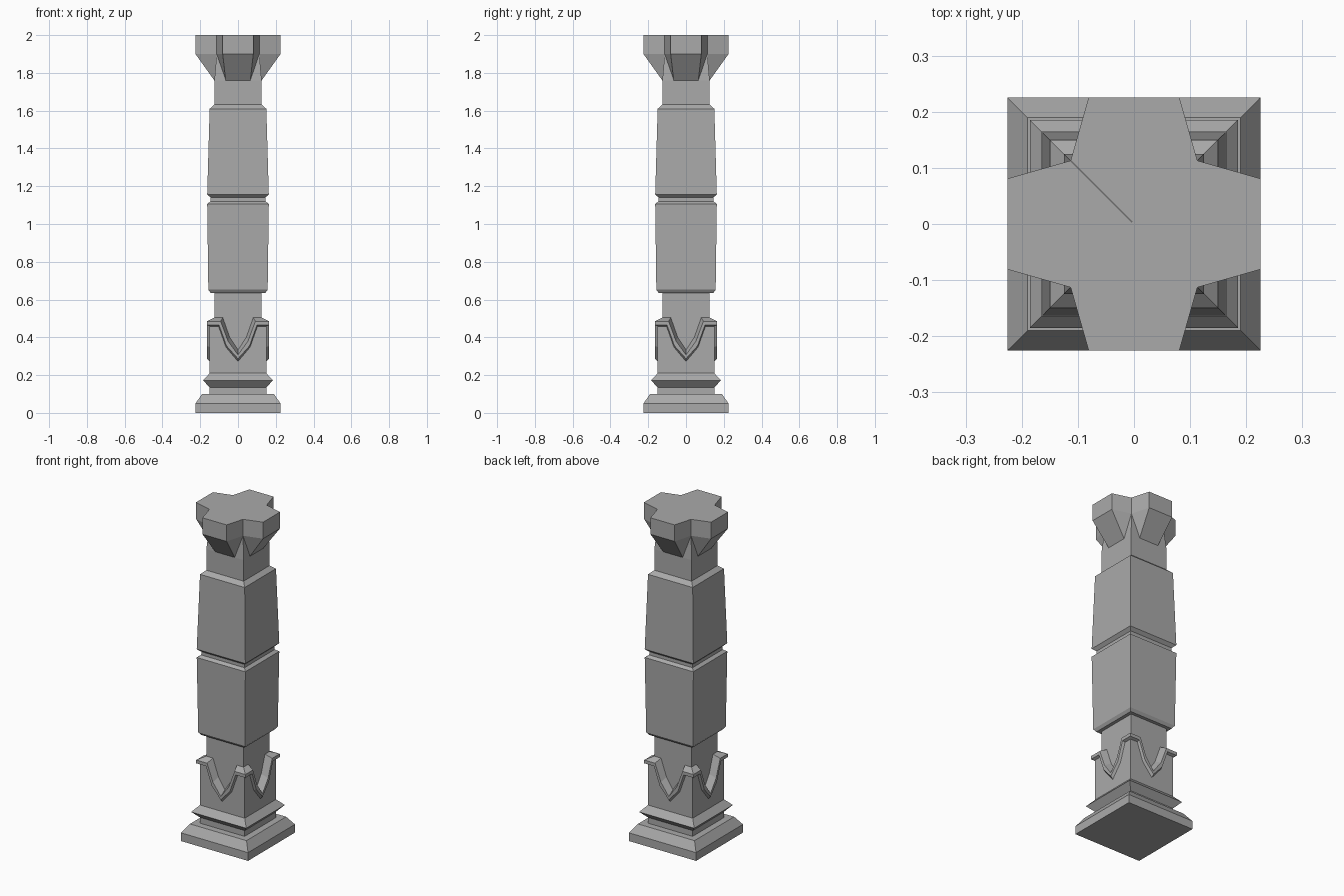
import bpy, bmesh
from math import pi
from mathutils import Matrix

if "Cube" in bpy.data.objects:
    bpy.data.objects.remove(bpy.data.objects["Cube"], do_unlink=True)

stone = bpy.data.materials.new("grey stone")
stone.use_nodes = True
grey = (0.4, 0.4, 0.4, 1)
stone.diffuse_color = grey
stone.node_tree.nodes["Principled BSDF"].inputs["Base Color"].default_value = grey
QUARTERS = [Matrix.Rotation(i * pi / 2, 4, "Z") for i in range(4)]


def finish(name, bm):
    bmesh.ops.remove_doubles(bm, verts=bm.verts, dist=0.0001)
    bmesh.ops.recalc_face_normals(bm, faces=bm.faces)
    mesh = bpy.data.meshes.new(name)
    bm.to_mesh(mesh)
    bm.free()
    mesh.materials.append(stone)
    obj = bpy.data.objects.new(name, mesh)
    bpy.context.collection.objects.link(obj)
    return obj


def loft(bm, rings, closed=True, caps=True):
    """Join matching rows of points with quads."""
    rows = [[bm.verts.new(p) for p in ring] for ring in rings]
    count = len(rows[0])
    for a, b in zip(rows, rows[1:]):
        for i in range(count if closed else count - 1):
            j = (i + 1) % count
            bm.faces.new((a[i], a[j], b[j], b[i]))
    if caps:
        bm.faces.new(rows[0][::-1])
        bm.faces.new(rows[-1])


def square_stack(name, profile):
    """Square solid from (half width, height) pairs."""
    bm = bmesh.new()
    loft(bm, [[(-r, -r, z), (r, -r, z), (r, r, z), (-r, r, z)] for r, z in profile])
    return finish(name, bm)


# Plinth, base moulding, shaft and the two drums
square_stack("plinth", [(0.225, 0), (0.225, 0.05), (0.19, 0.1)])
square_stack("pedestal", [(0.15, 0.09), (0.15, 0.135), (0.185, 0.172), (0.15, 0.21), (0.15, 0.24)])
square_stack("shaft", [(0.125, 0.2), (0.125, 1.76), (0.113, 1.9), (0.113, 1.99)])
square_stack("lower_drum", [(0.125, 0.635), (0.145, 0.635), (0.157, 0.652), (0.163, 1.107),
                            (0.145, 1.12), (0.145, 1.135)])
square_stack("upper_drum", [(0.145, 1.13), (0.145, 1.14), (0.163, 1.157), (0.15, 1.61), (0.125, 1.632)])


def scallop(depth, points):
    """Mirrored pointed-arch path across one side, mitred at the corners."""
    left = [(-depth, points[0][1])] + [(-u, z) for u, z in points]
    right = [(-u, z) for u, z in left[-2::-1]]
    return [(u, -depth, z) for u, z in left + right]


# Moulding along the scalloped edge, from the shaft out to the sleeve
rails = [
    scallop(0.123, [(0.08, 0.505), (0.043, 0.4), (0, 0.335)]),
    scallop(0.165, [(0.092, 0.485), (0.053, 0.38), (0, 0.307)]),
    scallop(0.165, [(0.1, 0.465), (0.061, 0.355), (0, 0.287)]),
    scallop(0.15, [(0.103, 0.458), (0.064, 0.348), (0, 0.272)]),
]
bm = bmesh.new()
for turn in QUARTERS:
    loft(bm, [[turn @ Matrix.Translation(p).translation for p in rail] for rail in rails],
         closed=False, caps=False)
finish("scalloped_moulding", bm)

# Sleeve faces below the moulding
bm = bmesh.new()
edge = rails[-1]
for turn in QUARTERS:
    outline = [(-0.15, -0.15, 0.2), *edge, (0.15, -0.15, 0.2)]
    bm.faces.new([bm.verts.new(turn @ Matrix.Translation(p).translation) for p in outline])
finish("lower_sleeve", bm)


# Capital lobes: flared wedges that meet in a cross
def lobe_ring(outer, outer_half, inner, inner_half, z):
    return [(-outer_half, -outer, z), (outer_half, -outer, z),
            (inner_half, -inner, z), (0, 0, z), (-inner_half, -inner, z)]


for name, turn in zip(("front", "left", "back", "right"), QUARTERS):
    bm = bmesh.new()
    loft(bm, [lobe_ring(0.125, 0.065, 0.11, 0.068, 1.76),
              lobe_ring(0.225, 0.081, 0.113, 0.113, 1.9),
              lobe_ring(0.225, 0.081, 0.113, 0.113, 2.0)])
    bm.transform(turn)
    finish(name + "_capital_lobe", bm)
